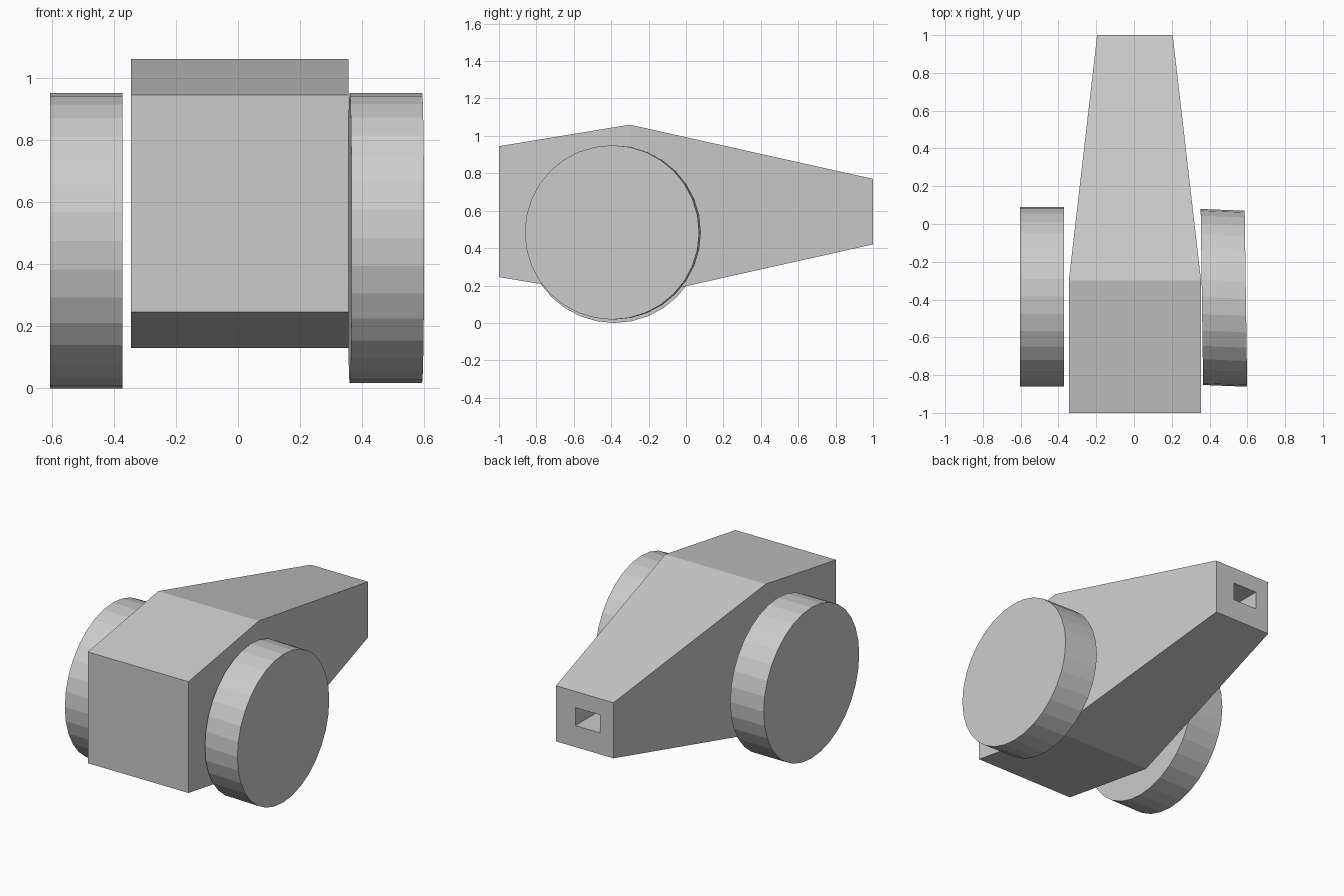
import bpy
import bmesh
from math import radians
from mathutils import Matrix

if "Cube" in bpy.data.objects:
    bpy.data.objects.remove(bpy.data.objects["Cube"], do_unlink=True)

# Single flat colour
grey = bpy.data.materials.new("light grey")
grey.use_nodes = True
colour = (0.6, 0.6, 0.6, 1)
grey.diffuse_color = colour
grey.node_tree.nodes["Principled BSDF"].inputs["Base Color"].default_value = colour


def add_object(name, bm):
    bmesh.ops.recalc_face_normals(bm, faces=bm.faces)
    mesh = bpy.data.meshes.new(name)
    bm.to_mesh(mesh)
    bm.free()
    mesh.materials.append(grey)
    obj = bpy.data.objects.new(name, mesh)
    bpy.context.collection.objects.link(obj)
    return obj


def loft_rectangles(name, sections):
    """Join rectangles (y, x_min, x_max, z_min, z_max) and cap both ends."""
    bm = bmesh.new()
    rings = []
    for y, x0, x1, z0, z1 in sections:
        corners = [(x0, z0), (x1, z0), (x1, z1), (x0, z1)]
        rings.append([bm.verts.new((x, y, z)) for x, z in corners])
    for a, b in zip(rings, rings[1:]):
        for i in range(4):
            j = (i + 1) % 4
            bm.faces.new((a[i], a[j], b[j], b[i]))
    bm.faces.new(rings[0])
    bm.faces.new(rings[-1])
    return add_object(name, bm)


def wheel(name, centre, radius, width, shear_x=0.0, shear_y=0.0):
    """Flat-sided disc with its axis along x, optionally skewed a little."""
    bm = bmesh.new()
    bmesh.ops.create_cone(bm, cap_ends=True, segments=32, radius1=radius,
                          radius2=radius, depth=width,
                          matrix=Matrix.Rotation(radians(90), 4, 'Y'))
    skew = Matrix.Identity(4)
    skew[0][1] = shear_x
    skew[1][0] = shear_y
    bmesh.ops.transform(bm, matrix=Matrix.Translation(centre) @ skew, verts=bm.verts)
    return add_object(name, bm)


# Body: blunt front, high shoulder, tapered tail with a rectangular socket
loft_rectangles("body", [
    (-1.0, -0.345, 0.355, 0.245, 0.945),
    (-0.3, -0.345, 0.355, 0.13, 1.06),
    (1.0, -0.195, 0.205, 0.42, 0.77),
    (1.0, -0.10, 0.07, 0.555, 0.668),
    (0.5, -0.10, 0.07, 0.555, 0.668),
])

# Wheels: the left one is slightly smaller and skewed
wheel("right_wheel", (-0.488, -0.384, 0.475), 0.475, 0.233)
wheel("left_wheel", (0.476, -0.391, 0.484), 0.466, 0.233, -0.014, -0.04)
